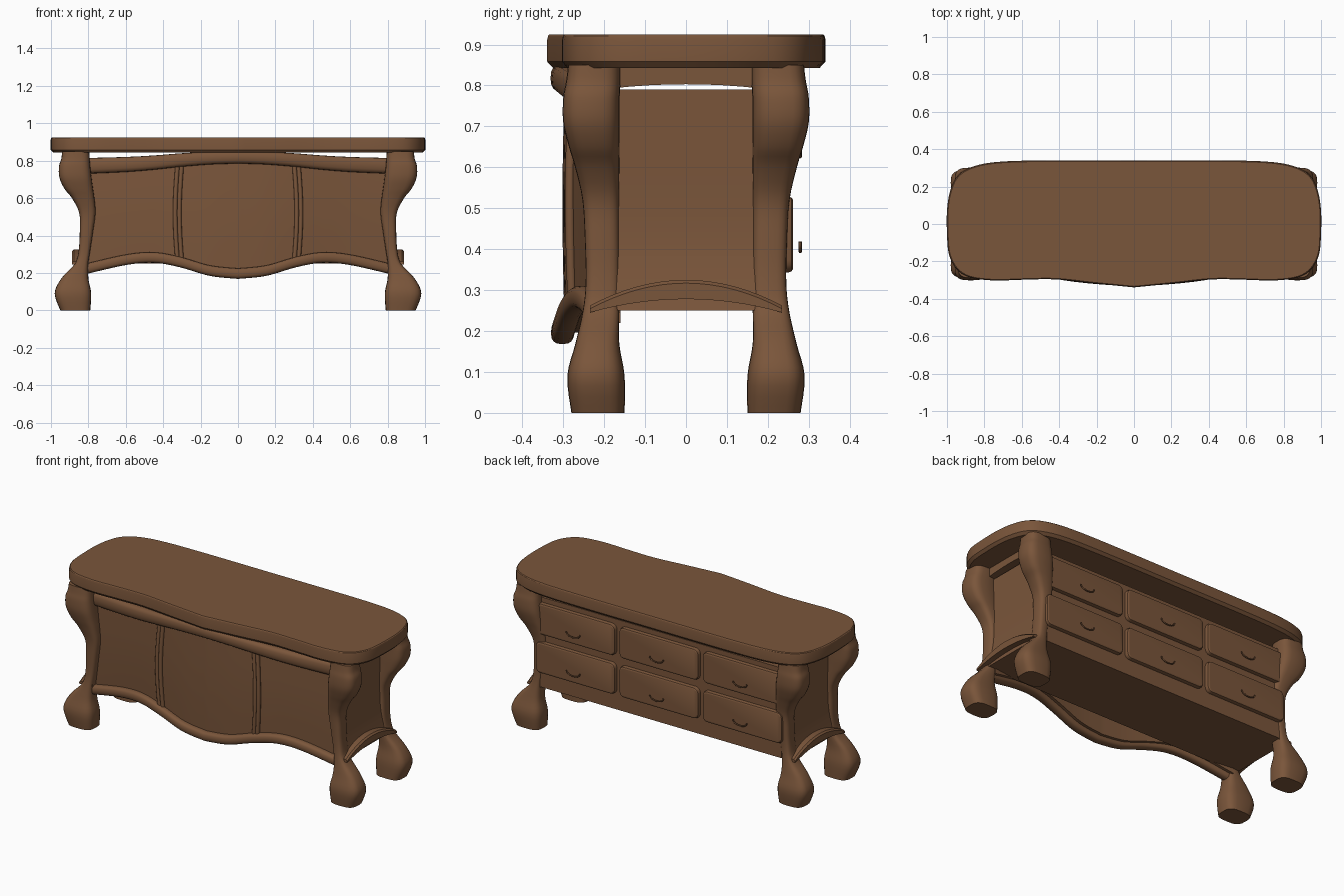
import bpy, bmesh, math
from mathutils import Vector

if "Cube" in bpy.data.objects:
    bpy.data.objects.remove(bpy.data.objects["Cube"])

wood = bpy.data.materials.new("brown wood")
wood.diffuse_color = (0.195, 0.092, 0.043, 1)
wood.use_nodes = True
wood.node_tree.nodes["Principled BSDF"].inputs["Base Color"].default_value = wood.diffuse_color


def spline(keys, n=6):
    """Catmull-Rom samples through a list of equal-length tuples."""
    out = []
    for i in range(len(keys) - 1):
        p0, p1, p2 = keys[max(i - 1, 0)], keys[i], keys[i + 1]
        p3 = keys[min(i + 2, len(keys) - 1)]
        for k in range(n):
            t = k / n
            out.append(tuple(
                0.5 * (2 * b + (c - a) * t + (2 * a - 5 * b + 4 * c - d) * t * t
                       + (3 * b - a - 3 * c + d) * t ** 3)
                for a, b, c, d in zip(p0, p1, p2, p3)))
    return out + [tuple(keys[-1])]


def loft(name, *parts, angle=35):
    """Skin one or more lists of rings into a single capped object."""
    bm = bmesh.new()
    for rings in parts:
        rows = [[bm.verts.new(p) for p in r] for r in rings]
        n = len(rows[0])
        for a, b in zip(rows, rows[1:]):
            for i in range(n):
                j = (i + 1) % n
                bm.faces.new((a[i], a[j], b[j], b[i]))
        bm.faces.new(rows[0][::-1])
        bm.faces.new(rows[-1])
    bmesh.ops.recalc_face_normals(bm, faces=bm.faces)
    me = bpy.data.meshes.new(name)
    bm.to_mesh(me)
    bm.free()
    me.materials.append(wood)
    ob = bpy.data.objects.new(name, me)
    bpy.context.collection.objects.link(ob)
    bpy.ops.object.select_all(action='DESELECT')
    ob.select_set(True)
    bpy.context.view_layer.objects.active = ob
    bpy.ops.object.shade_smooth_by_angle(angle=math.radians(angle))
    return ob


def box(name, x0, x1, y0, y1, z0, z1):
    return loft(name, [[(x0, y0, z), (x1, y0, z), (x1, y1, z), (x0, y1, z)] for z in (z0, z1)])


def circle(n, power=1):
    """Unit circle, squared off when power is below 1."""
    pts = [(math.cos(2 * math.pi * i / n), math.sin(2 * math.pi * i / n)) for i in range(n)]
    return [tuple(math.copysign(abs(v) ** power, v) for v in p) for p in pts]


def tube(path, r, n=10):
    """Round tube along a path, rings square to the path."""
    pts = [Vector(p) for p in path]
    rings = []
    for i, p in enumerate(pts):
        d = (pts[min(i + 1, len(pts) - 1)] - pts[max(i - 1, 0)]).normalized()
        u = d.cross(Vector((0, 1, 0))).normalized()
        v = d.cross(u)
        rings.append([p + u * c * r + v * s * r for c, s in circle(n)])
    return rings


def mirrored(half):
    """Extend samples starting at x = 0 to the -x side."""
    return [(-p[0],) + p[1:] for p in half[:0:-1]] + half


# Table top: bowed front, rounded corners, chamfered underside
half = spline([(0, .34), (.5, .34), (.75, .33), (.88, .30), (.95, .25), (.985, .17),
               (1, .07), (1, -.05), (.99, -.16), (.95, -.24), (.88, -.285), (.75, -.302),
               (.6, -.298), (.42, -.296), (.22, -.317), (0, -.339)], 4)
outline = half + [(-x, y) for x, y in half[-2:0:-1]]
loft("table_top", [[(x * (1 - d), y * (1 - d / .34), z) for x, y in outline]
                   for z, d in ((.843, .014), (.858, 0), (.912, 0), (.921, .002), (.925, .006))], angle=28)

# Carved legs: height, inner x, outer x, inner y, outer y
leg = spline([(0, .79, .95, .15, .28), (.09, .785, .98, .15, .29), (.17, .80, .945, .163, .27),
              (.25, .80, .872, .163, .252), (.32, .79, .852, .163, .245), (.42, .775, .846, .163, .247),
              (.52, .762, .849, .163, .253), (.60, .768, .888, .163, .271), (.65, .775, .928, .163, .286),
              (.71, .783, .955, .162, .30), (.77, .79, .957, .162, .30), (.81, .793, .945, .16, .293),
              (.85, .795, .94, .16, .288)], 4)


def leg_rings(sx, sy):
    return [[(sx * ((xi + xo) / 2 + c * (xo - xi) / 2),
              sy * ((yi + yo) / 2 + s * (yo - yi) / 2), z) for c, s in circle(24, .62)]
            for z, xi, xo, yi, yo in leg]


for sx, side in ((1, "right"), (-1, "left")):
    for sy, end in ((-1, "front"), (1, "back")):
        loft(f"{end}_{side}_leg", leg_rings(sx, sy), angle=50)

# Cabinet body
box("cabinet_body", -.80, .80, -.185, .238, .25, .79)
for s, side in ((1, "right"), (-1, "left")):
    # Side panel, flaring out at the foot to meet the rail
    prof = spline([(.25, .86), (.33, .842), (.42, .828), (.54, .824), (.79, .828)], 4)
    loft(f"{side}_side_panel", [[(s * .78, -.18, z), (s * x, -.18, z), (s * x, .18, z), (s * .78, .18, z)]
                                for z, x in prof])

    # Arched lower rail
    rail = []
    for i in range(17):
        t = i / 8 - 1
        k = 1 - t * t
        lo, hi, y = .245 + .033 * k, .262 + .063 * k, .235 * t
        rail.append([(s * .80, y, lo), (s * .888, y, lo), (s * .888, y, hi - .008),
                     (s * .878, y, hi), (s * .80, y, hi)])
    loft(f"{side}_lower_rail", rail)

    # Upper rail with a shallow arch beneath
    rail = []
    for i in range(9):
        t = i / 4 - 1
        lo, y = .803 - .01 * t * t, .18 * t
        rail.append([(s * .81, y, lo), (s * .86, y, lo), (s * .86, y, .85), (s * .81, y, .85)])
    loft(f"{side}_upper_rail", rail)

# Serpentine front, receding behind the legs:
# x, top y, top z, bottom y, bottom z, top trim half height
front = mirrored(spline([(0, -.302, .818, -.302, .196, .033), (.15, -.296, .814, -.297, .212, .034),
                         (.31, -.281, .803, -.28, .258, .036), (.45, -.260, .79, -.257, .282, .038),
                         (.6, -.236, .78, -.234, .27, .04), (.82, -.205, .772, -.205, .22, .042)], 6))
panel = []
for x, yt, zt, yb, zb, h in front:
    ring = []
    for i in range(9):
        t = i / 8
        bow = .006 * math.sin(math.pi * t)
        ring.append((x, yb + (yt - yb) * t + .006 - bow, zb + (zt - zb) * t))
    panel.append(ring + [(x, yt + .045, zt), (x, yb + .045, zb)])
loft("front_panel", panel)
loft("front_upper_trim", [[(x, yt + .029 * c, zt + h * s) for c, s in circle(16, .75)]
                          for x, yt, zt, yb, zb, h in front], angle=50)
loft("front_lower_trim", [[(x, yb + .028 * c, zb + .028 * s) for c, s in circle(16, .75)]
                          for x, yt, zt, yb, zb, h in front], angle=50)

# Paired vertical beads dividing the front
for s, side in ((1, "right"), (-1, "left")):
    beads = []
    for x0 in (.300, .322):
        path = []
        for i in range(13):
            t = i / 12
            b = math.sin(math.pi * t)
            path.append((s * (x0 + .014 * b), -.277 - .007 * b, .25 + .54 * t))
        beads.append(tube(path, .012))
    loft(f"{side}_front_bead", *beads, angle=50)


# Drawers and pulls on the back
def rounded_rect(cx, cz, w, h, y, r):
    pts = []
    for qx, qz, a0 in ((1, 1, 0), (-1, 1, 90), (-1, -1, 180), (1, -1, 270)):
        for k in range(5):
            a = math.radians(a0 + 22.5 * k)
            pts.append((cx + qx * (w / 2 - r) * 1 + r * math.cos(a), y,
                        cz + qz * (h / 2 - r) + r * math.sin(a)))
    return pts


for row, cz in (("lower", .436), ("upper", .668)):
    for col, cx in (("right", .553), ("middle", 0), ("left", -.553)):
        loft(f"{row}_{col}_drawer",
             [rounded_rect(cx, cz, .525 - d, .186 - d, y, .03 - d / 2)
              for y, d in ((.22, 0), (.25, 0), (.258, .006), (.262, .02))], angle=30)
        arc = [(cx + .045 * math.cos(a), .279, cz - .018 - .024 * math.sin(a))
               for a in (math.pi * i / 10 for i in range(11))]
        loft(f"{row}_{col}_drawer_pull", tube(arc, .004, 8), angle=50)
